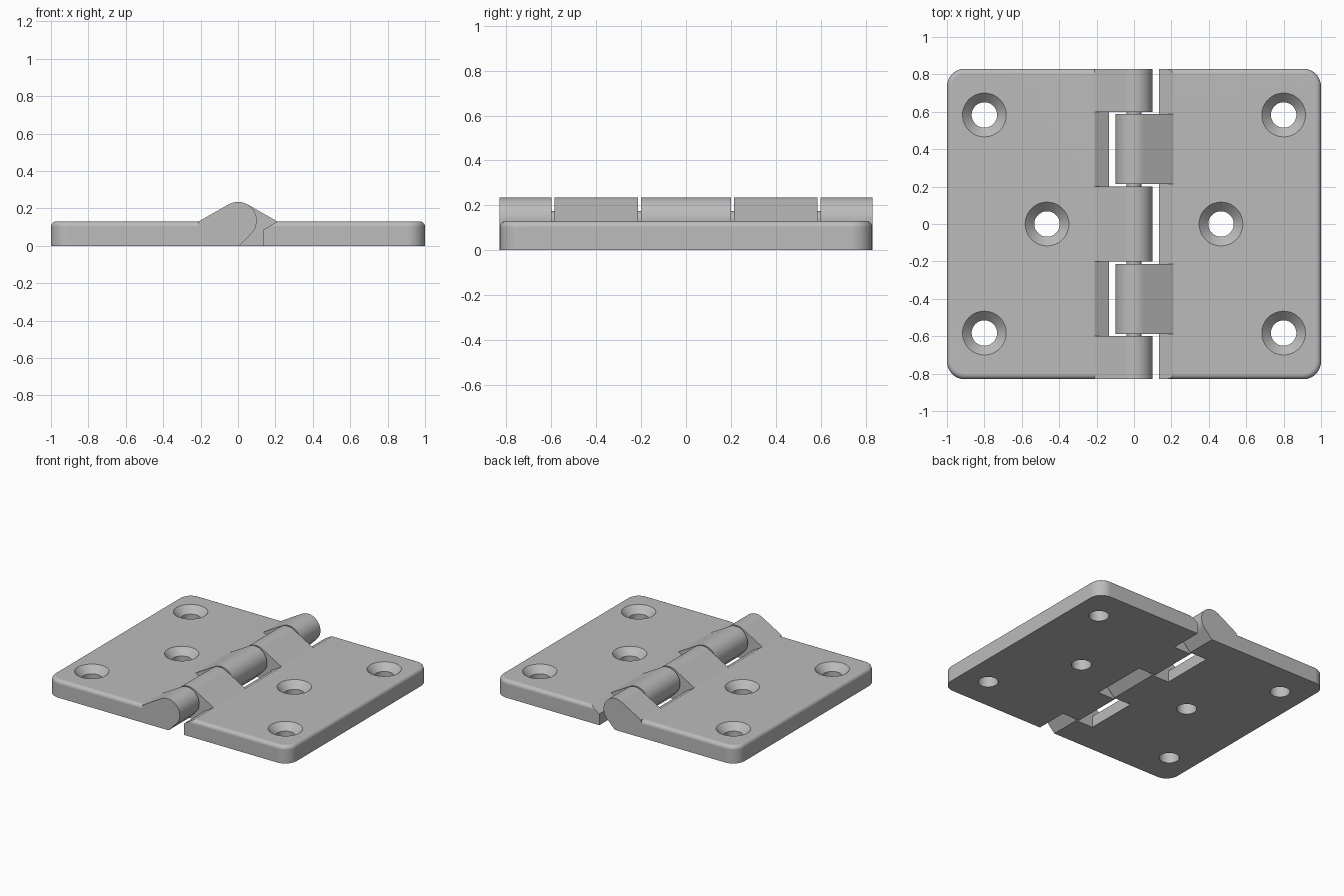
import bpy, bmesh
from math import cos, sin, radians, pi

if "Cube" in bpy.data.objects:
    bpy.data.objects.remove(bpy.data.objects["Cube"], do_unlink=True)

HALF_Y, THICK, FILLET, CORNER = 0.83, 0.13, 0.028, 0.095
GAP_X, SLOPE_X, SLOPE_Z = 0.135, 0.21, 0.085
AXIS_Z, BARREL_R, PIN_R = 0.135, 0.1, 0.04

steel = bpy.data.materials.new("grey steel")
steel.use_nodes = True
colour = (0.5, 0.5, 0.5, 1)
steel.diffuse_color = colour
steel.node_tree.nodes["Principled BSDF"].inputs["Base Color"].default_value = colour


def to_object(bm, name):
    bmesh.ops.recalc_face_normals(bm, faces=bm.faces)
    mesh = bpy.data.meshes.new(name)
    bm.to_mesh(mesh)
    bm.free()
    mesh.materials.append(steel)
    obj = bpy.data.objects.new(name, mesh)
    bpy.context.collection.objects.link(obj)
    return obj


def activate(obj):
    bpy.ops.object.select_all(action="DESELECT")
    obj.select_set(True)
    bpy.context.view_layer.objects.active = obj


def combine(obj, tool, operation):
    activate(obj)
    mod = obj.modifiers.new("combine", "BOOLEAN")
    mod.operation, mod.object, mod.solver = operation, tool, "EXACT"
    bpy.ops.object.modifier_apply(modifier=mod.name)
    bpy.data.objects.remove(tool, do_unlink=True)


def extrude(bm, points, direction):
    face = bm.faces.new([bm.verts.new(p) for p in points])
    out = bmesh.ops.extrude_face_region(bm, geom=[face])
    verts = [g for g in out["geom"] if isinstance(g, bmesh.types.BMVert)]
    bmesh.ops.translate(bm, vec=direction, verts=verts)
    bmesh.ops.recalc_face_normals(bm, faces=bm.faces)


def plate(side, name):
    # Outline with two rounded outer corners
    pts = [(side * GAP_X, -HALF_Y, 0)]
    for sy, start in ((-1, -90), (1, 0)):
        for i in range(13):
            a = radians(start + 7.5 * i)
            pts.append((side * (1 - CORNER + CORNER * cos(a)),
                        sy * (HALF_Y - CORNER) + CORNER * sin(a), 0))
    pts.append((side * GAP_X, HALF_Y, 0))
    bm = bmesh.new()
    extrude(bm, pts, (0, 0, THICK))
    # Round the top rim, except along the hinge line
    rim = [e for e in bm.edges
           if all(v.co.z > THICK - 0.001 for v in e.verts)
           and not all(abs(v.co.x) < GAP_X + 0.001 for v in e.verts)]
    bmesh.ops.bevel(bm, geom=rim, offset=FILLET, segments=5, profile=0.5,
                    affect="EDGES")
    # Sloped clearance facing the opposite barrels
    bmesh.ops.bisect_plane(
        bm, geom=bm.verts[:] + bm.edges[:] + bm.faces[:],
        plane_co=(side * SLOPE_X, 0, THICK),
        plane_no=(-side * (THICK - SLOPE_Z), 0, SLOPE_X - GAP_X),
        clear_outer=True)
    bmesh.ops.holes_fill(bm, edges=[e for e in bm.edges if e.is_boundary])
    return to_object(bm, name)


def knuckle(side, y0, y1):
    # Barrel with tangent ramps down to the plate
    pts = [(SLOPE_X, 0), (-0.007, 0)]
    for i in range(23):
        a = radians(225 - 7.5 * i)
        pts.append((BARREL_R * cos(a), AXIS_Z + BARREL_R * sin(a)))
    pts.append((SLOPE_X, THICK))
    bm = bmesh.new()
    extrude(bm, [(side * x, y0, z) for x, z in pts], (0, y1 - y0, 0))
    return to_object(bm, "knuckle")


def countersink(x, y):
    # Straight bore opening into a cone
    bm = bmesh.new()
    n, rings = 48, []
    for r, z in ((0.068, -0.1), (0.068, 0.08), (0.117, THICK), (0.117, 0.3)):
        rings.append([bm.verts.new((x + r * cos(2 * pi * i / n),
                                    y + r * sin(2 * pi * i / n), z))
                      for i in range(n)])
    for low, high in zip(rings, rings[1:]):
        for i in range(n):
            j = (i + 1) % n
            bm.faces.new((low[i], low[j], high[j], high[i]))
    bm.faces.new(rings[0][::-1])
    bm.faces.new(rings[-1])
    return to_object(bm, "screw_hole_cutter")


def finish(obj):
    activate(obj)
    bpy.ops.object.shade_smooth_by_angle(angle=radians(25))
    mod = obj.modifiers.new("flat faces", "WEIGHTED_NORMAL")
    mod.keep_sharp = True


# Two leaves with interlocking knuckles
leaves = (
    (-1, "right_leaf", ((-HALF_Y, -0.6), (-0.2, 0.2), (0.6, HALF_Y))),
    (1, "left_leaf", ((-0.587, -0.213), (0.213, 0.587))),
)
for side, name, spans in leaves:
    leaf = plate(side, name)
    for y0, y1 in spans:
        combine(leaf, knuckle(side, y0, y1), "UNION")
    for x, y in ((0.8, -0.583), (0.8, 0.583), (0.465, 0)):
        combine(leaf, countersink(side * x, y), "DIFFERENCE")
    finish(leaf)

# Pin through the barrels
bm = bmesh.new()
extrude(bm, [(PIN_R * cos(2 * pi * i / 32), -0.7, AXIS_Z + PIN_R * sin(2 * pi * i / 32))
             for i in range(32)], (0, 1.4, 0))
finish(to_object(bm, "hinge_pin"))
